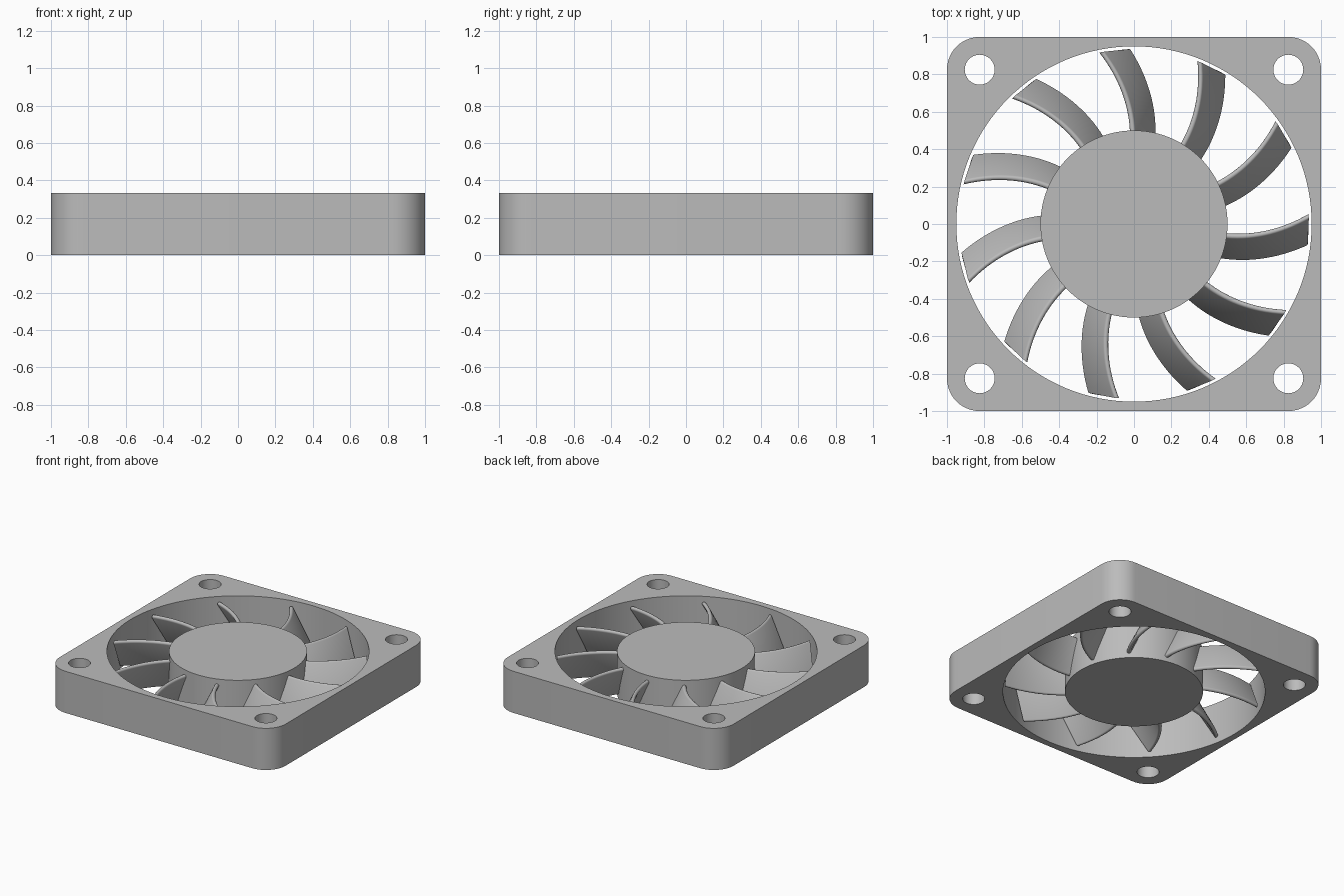
import bpy, bmesh
from math import pi, sin, cos, sqrt, radians
from mathutils import Matrix

cube = bpy.data.objects.get("Cube")
if cube:
    bpy.data.objects.remove(cube, do_unlink=True)

HEIGHT = 0.333
BLADES = 11
HOLE = 0.825

grey = bpy.data.materials.new("light_grey_plastic")
grey.use_nodes = True
colour = (0.5, 0.5, 0.5, 1)
grey.diffuse_color = colour
grey.node_tree.nodes["Principled BSDF"].inputs["Base Color"].default_value = colour


def add_object(name, bm):
    bmesh.ops.recalc_face_normals(bm, faces=bm.faces)
    mesh = bpy.data.meshes.new(name)
    bm.to_mesh(mesh)
    bm.free()
    mesh.materials.append(grey)
    obj = bpy.data.objects.new(name, mesh)
    bpy.context.collection.objects.link(obj)
    return obj


def smooth(obj):
    bpy.ops.object.select_all(action="DESELECT")
    obj.select_set(True)
    bpy.context.view_layer.objects.active = obj
    bpy.ops.object.shade_smooth_by_angle(angle=radians(35))


def add_cylinder(bm, radius, depth, segments, x=0, y=0):
    bmesh.ops.create_cone(bm, cap_ends=True, segments=segments, radius1=radius, radius2=radius,
                          depth=depth, matrix=Matrix.Translation((x, y, HEIGHT / 2)))


# Square frame with rounded corners
bm = bmesh.new()
bmesh.ops.create_cube(bm, size=1, matrix=Matrix.Translation((0, 0, HEIGHT / 2))
                      @ Matrix.Diagonal((2, 2, HEIGHT, 1)))
corners = [e for e in bm.edges if abs(e.verts[0].co.z - e.verts[1].co.z) > 0.1]
bmesh.ops.bevel(bm, geom=corners, offset=0.175, segments=12, profile=0.5, affect="EDGES")
frame = add_object("frame", bm)

# Central bore and four screw holes cut through the frame
bm = bmesh.new()
add_cylinder(bm, 0.95, 1, 128)
for sx in (-1, 1):
    for sy in (-1, 1):
        add_cylinder(bm, 0.08, 1, 40, sx * HOLE, sy * HOLE)
cutter = add_object("bore_cutter", bm)
cutter.hide_render = True
cut = frame.modifiers.new("bore", "BOOLEAN")
cut.operation = "DIFFERENCE"
cut.solver = "EXACT"
cut.object = cutter
bpy.context.view_layer.objects.active = frame
frame.select_set(True)
bpy.ops.object.modifier_apply(modifier="bore")
bpy.data.objects.remove(cutter, do_unlink=True)
smooth(frame)

# Solid hub
bm = bmesh.new()
add_cylinder(bm, 0.5, HEIGHT, 96)
smooth(add_object("hub", bm))


def blade_section(r):
    """Leaning slab with rounded top and bottom edges at distance r."""
    half = 0.015
    top_y = 0.75 * (r - 0.56) ** 2 - 0.052 - half
    lean = 0.1 + 0.075 * (r - 0.45)
    top_z, low_z = 0.295 - half, 0.035 + half
    length = sqrt(lean ** 2 + (top_z - low_z) ** 2)
    uy, uz = lean / length, (top_z - low_z) / length
    points = []
    for end in range(2):
        cy, cz = (top_y, top_z) if end == 0 else (top_y - lean, low_z)
        for i in range(9):
            a = pi * i / 8 + pi * end
            across, along = half * cos(a), half * sin(a)
            y = cy + across * uz + along * uy
            z = cz - across * uy + along * uz
            points.append((sqrt(r * r - y * y), y, z))
    return points


# Curved blades, repeated around the hub
bm = bmesh.new()
STEPS = 16
rings = [[bm.verts.new(p) for p in blade_section(0.47 + 0.465 * i / STEPS)]
         for i in range(STEPS + 1)]
for a, b in zip(rings, rings[1:]):
    for i in range(len(a)):
        j = (i + 1) % len(a)
        bm.faces.new((a[i], a[j], b[j], b[i]))
bm.faces.new(rings[0])
bm.faces.new(rings[-1])
first = add_object("blade_1", bm)
smooth(first)
for k in range(1, BLADES):
    blade = bpy.data.objects.new(f"blade_{k + 1}", first.data)
    blade.rotation_euler.z = 2 * pi * k / BLADES
    bpy.context.collection.objects.link(blade)
